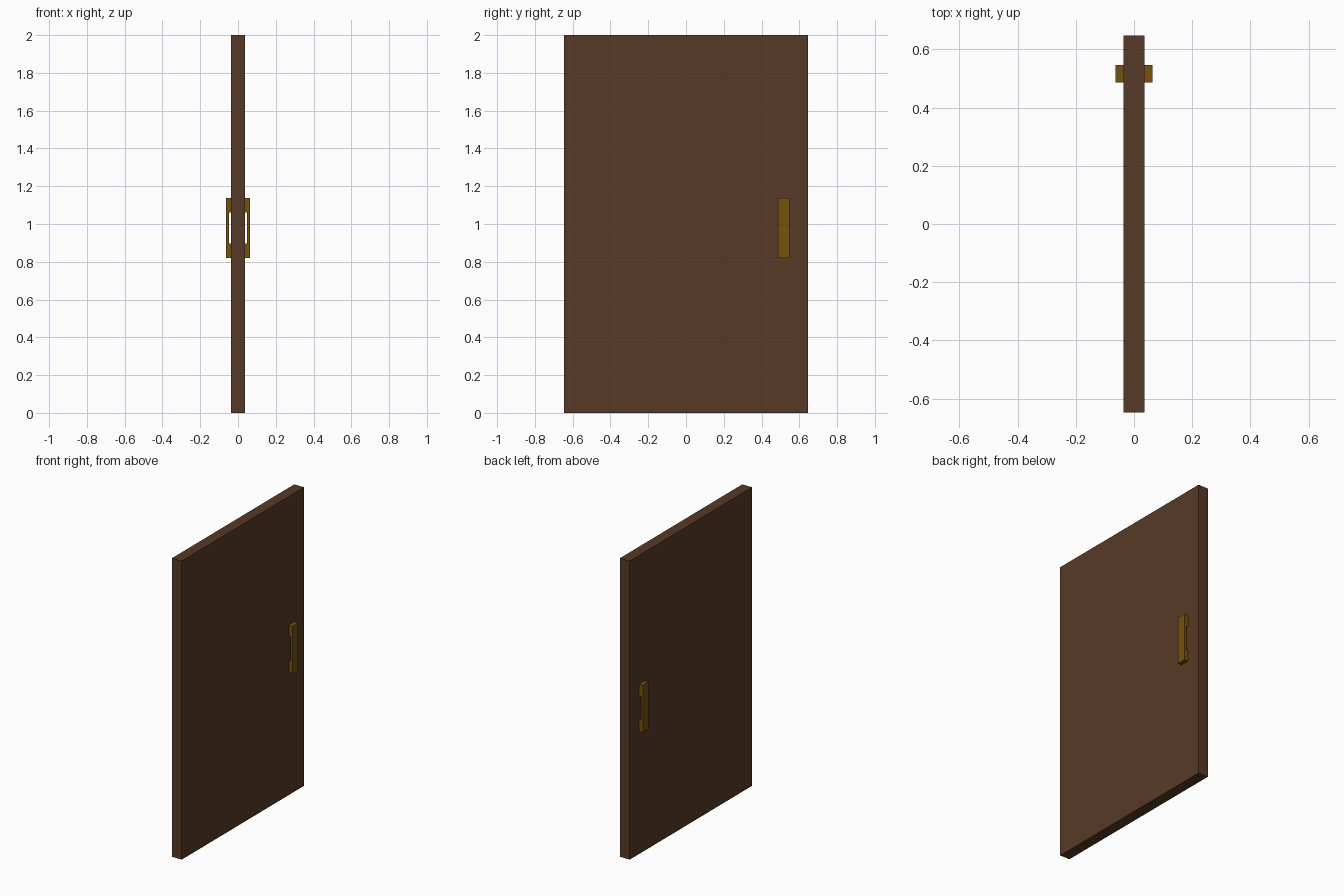
import bpy, bmesh

if "Cube" in bpy.data.objects:
    bpy.data.objects.remove(bpy.data.objects["Cube"])

def material(name, rgb):
    m = bpy.data.materials.new(name)
    m.diffuse_color = (*rgb, 1)
    m.use_nodes = True
    m.node_tree.nodes["Principled BSDF"].inputs["Base Color"].default_value = m.diffuse_color
    return m

wood = material("dark_wood", (0.095, 0.042, 0.019))
brass = material("brass", (0.18, 0.085, 0.004))

def extrude_profile(name, xz, y0, y1, mat):
    """Solid made by extruding an x-z outline from y0 to y1."""
    bm = bmesh.new()
    face = bm.faces.new([bm.verts.new((x, y0, z)) for x, z in xz])
    ext = bmesh.ops.extrude_face_region(bm, geom=[face])
    verts = [g for g in ext["geom"] if isinstance(g, bmesh.types.BMVert)]
    bmesh.ops.translate(bm, verts=verts, vec=(0, y1 - y0, 0))
    bmesh.ops.recalc_face_normals(bm, faces=bm.faces[:])
    mesh = bpy.data.meshes.new(name)
    bm.to_mesh(mesh)
    bm.free()
    mesh.materials.append(mat)
    ob = bpy.data.objects.new(name, mesh)
    bpy.context.collection.objects.link(ob)
    return ob

# Door slab
T = 0.036
extrude_profile("door_panel", [(-T, 0), (T, 0), (T, 2), (-T, 2)], -0.647, 0.647, wood)

# C-shaped pull handle on each face
GRIP_IN, GRIP_OUT = 0.048, 0.063
Z0, Z1, Z2, Z3 = 0.82, 0.898, 1.06, 1.138
outline = [(T, Z0), (GRIP_OUT, Z0), (GRIP_OUT, Z3), (T, Z3),
           (T, Z2), (GRIP_IN, Z2), (GRIP_IN, Z1), (T, Z1)]
for side, s in (("right", 1), ("left", -1)):
    extrude_profile(f"handle_{side}", [(s * x, z) for x, z in outline], 0.487, 0.547, brass)
